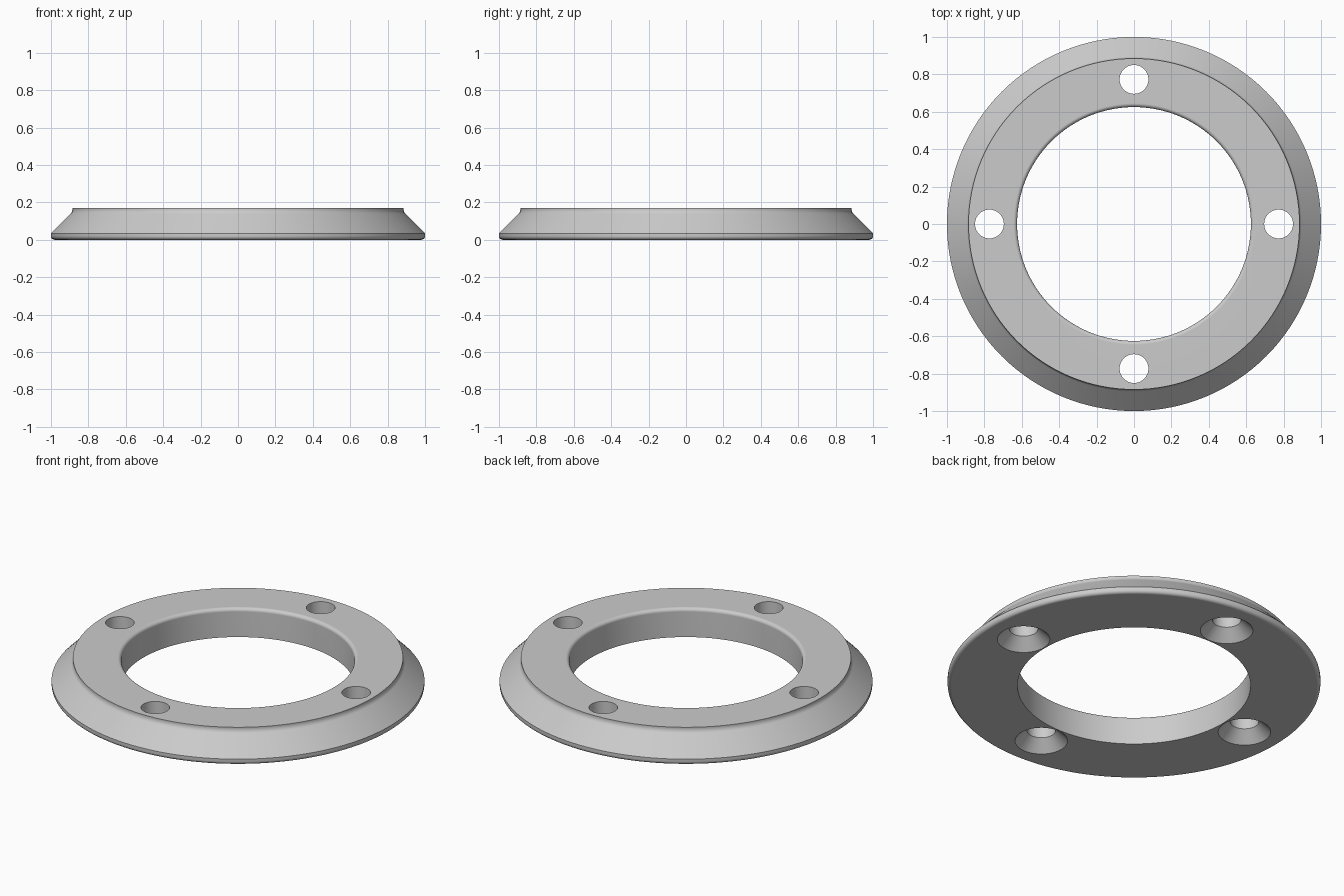
import bpy, bmesh, math
from mathutils import Vector

cube = bpy.data.objects.get("Cube")
if cube:
    bpy.data.objects.remove(cube, do_unlink=True)

HEIGHT, INNER, TOP_R = 0.17, 0.625, 0.885
HOLE_RING, HOLE_R, SINK_R = 0.773, 0.077, 0.141


def material(name, value):
    mat = bpy.data.materials.new(name)
    mat.use_nodes = True
    colour = (value, value, value, 1)
    mat.diffuse_color = colour
    mat.node_tree.nodes["Principled BSDF"].inputs["Base Color"].default_value = colour
    return mat


def arc(cx, cz, radius, start, end, steps=5):
    """Points of a fillet, angles in degrees."""
    angles = [math.radians(start + (end - start) * i / steps) for i in range(steps + 1)]
    return [(cx + radius * math.cos(a), cz + radius * math.sin(a)) for a in angles]


def lathe(name, profile, segments, closed=False, centre=(0, 0, 0)):
    """Revolve an (r, z) profile about z; points on the axis are merged."""
    bm = bmesh.new()
    verts = [bm.verts.new((r, 0, z)) for r, z in profile]
    edges = [bm.edges.new(pair) for pair in zip(verts, verts[1:])]
    if closed:
        edges.append(bm.edges.new((verts[-1], verts[0])))
    bmesh.ops.spin(bm, geom=verts + edges, cent=(0, 0, 0), axis=(0, 0, 1),
                   angle=math.tau, steps=segments)
    bmesh.ops.remove_doubles(bm, verts=bm.verts, dist=0.0001)
    bmesh.ops.recalc_face_normals(bm, faces=bm.faces)
    bmesh.ops.translate(bm, verts=bm.verts, vec=Vector(centre))
    mesh = bpy.data.meshes.new(name)
    bm.to_mesh(mesh)
    bm.free()
    obj = bpy.data.objects.new(name, mesh)
    bpy.context.collection.objects.link(obj)
    return obj


# Flange ring: rounded foot, sloped skirt, concave neck, rounded bore edge
fillet = 0.02
neck = 0.035
profile = [(INNER, 0)]
profile += arc(1 - fillet, fillet, fillet, -90, 0)
profile += [(1, 0.035)]
profile += arc(TOP_R + neck, 0.1645, neck, 225, 180)
profile += [(TOP_R, HEIGHT)]
profile += arc(INNER + fillet, HEIGHT - fillet, fillet, 90, 180)
ring = lathe("flange_ring", profile, 128, closed=True)
ring.data.materials.append(material("plain grey", 0.6))

# Four bolt holes, countersunk from below
sink_depth = SINK_R - HOLE_R
extra = 0.03
hole = [(0, -extra), (SINK_R + extra, -extra), (HOLE_R, sink_depth),
        (HOLE_R, HEIGHT + extra), (0, HEIGHT + extra)]
bpy.ops.object.select_all(action="DESELECT")
bpy.context.view_layer.objects.active = ring
ring.select_set(True)
for i in range(4):
    a = i * math.pi / 2
    cutter = lathe("bolt_hole_cutter", hole, 48,
                   centre=(HOLE_RING * math.cos(a), HOLE_RING * math.sin(a), 0))
    cutter.hide_render = True
    mod = ring.modifiers.new("bolt_hole", "BOOLEAN")
    mod.object = cutter
    mod.operation = "DIFFERENCE"
    mod.solver = "EXACT"
    bpy.ops.object.modifier_apply(modifier=mod.name)
    bpy.data.objects.remove(cutter, do_unlink=True)

# Smooth curved walls, crisp edges, flat caps
bpy.ops.object.shade_smooth_by_angle(angle=math.radians(30))
weighted = ring.modifiers.new("flat_caps", "WEIGHTED_NORMAL")
weighted.keep_sharp = True
